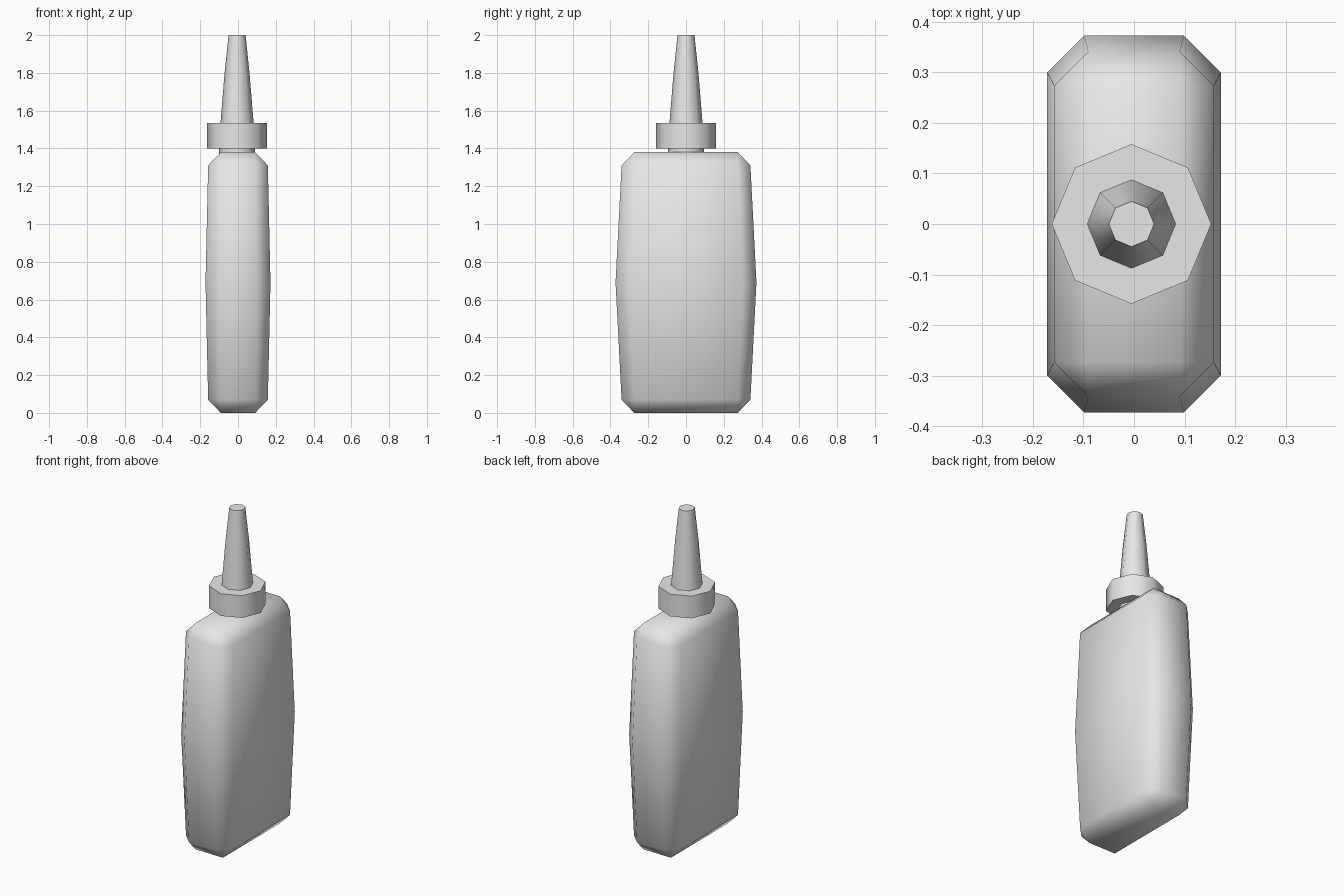
import bpy, bmesh, math

cube = bpy.data.objects.get("Cube")
if cube:
    bpy.data.objects.remove(cube, do_unlink=True)

grey = bpy.data.materials.new("pale grey plastic")
grey.use_nodes = True
grey.diffuse_color = (0.8, 0.8, 0.8, 1)
grey.node_tree.nodes["Principled BSDF"].inputs["Base Color"].default_value = (0.8, 0.8, 0.8, 1)


def finish(bm, name, angle):
    """Turn a bmesh into a smooth-shaded object that keeps sharp edges."""
    bmesh.ops.recalc_face_normals(bm, faces=bm.faces)
    mesh = bpy.data.meshes.new(name)
    bm.to_mesh(mesh)
    bm.free()
    mesh.materials.append(grey)
    obj = bpy.data.objects.new(name, mesh)
    bpy.context.collection.objects.link(obj)
    bpy.ops.object.select_all(action='DESELECT')
    obj.select_set(True)
    bpy.context.view_layer.objects.active = obj
    bpy.ops.object.shade_smooth_by_angle(angle=math.radians(angle))
    return obj


def turned(name, profile, x=-0.005, sides=8, angle=50):
    """Eight-sided stack of rings from (radius, height) pairs, capped at both ends."""
    bm = bmesh.new()
    rings = []
    for r, z in profile:
        rings.append([bm.verts.new((x + r * math.cos(math.tau * i / sides),
                                    r * math.sin(math.tau * i / sides), z))
                      for i in range(sides)])
    for a, b in zip(rings, rings[1:]):
        for i in range(sides):
            j = (i + 1) % sides
            bm.faces.new((a[i], a[j], b[j], b[i]))
    bm.faces.new(rings[0])
    bm.faces.new(rings[-1])
    return finish(bm, name, angle)


# Bottle: chamfered slab that bulges at mid height
def octagon(bm, hx, hy, cut, z):
    pts = [(hx, hy - cut), (hx - cut, hy), (cut - hx, hy), (-hx, hy - cut),
           (-hx, cut - hy), (cut - hx, -hy), (hx - cut, -hy), (hx, cut - hy)]
    return [bm.verts.new((px, py, z)) for px, py in pts]


bm = bmesh.new()
low = octagon(bm, 0.158, 0.341, 0.067, 0.07)
mid = octagon(bm, 0.172, 0.373, 0.073, 0.69)
high = octagon(bm, 0.158, 0.341, 0.067, 1.31)
for a, b in ((low, mid), (mid, high)):
    for i in range(8):
        j = (i + 1) % 8
        bm.faces.new((a[i], a[j], b[j], b[i]))
for ring, z in ((low, 0.0), (high, 1.38)):
    end = [bm.verts.new((sx * 0.091, sy * 0.274, z))
           for sx, sy in ((1, 1), (-1, 1), (-1, -1), (1, -1))]
    for k in range(4):
        a, b, c = ring[2 * k], ring[2 * k + 1], ring[(2 * k + 2) % 8]
        bm.faces.new((a, b, end[k]))
        bm.faces.new((b, c, end[(k + 1) % 4], end[k]))
    bm.faces.new(end)
finish(bm, "bottle_body", 80)

# Neck, collar and tapered spout
turned("neck", [(0.095, 1.37), (0.095, 1.41)])
turned("cap_collar", [(0.158, 1.40), (0.158, 1.535)])
turned("nozzle", [(0.088, 1.53), (0.066, 1.8), (0.045, 2.0)])
